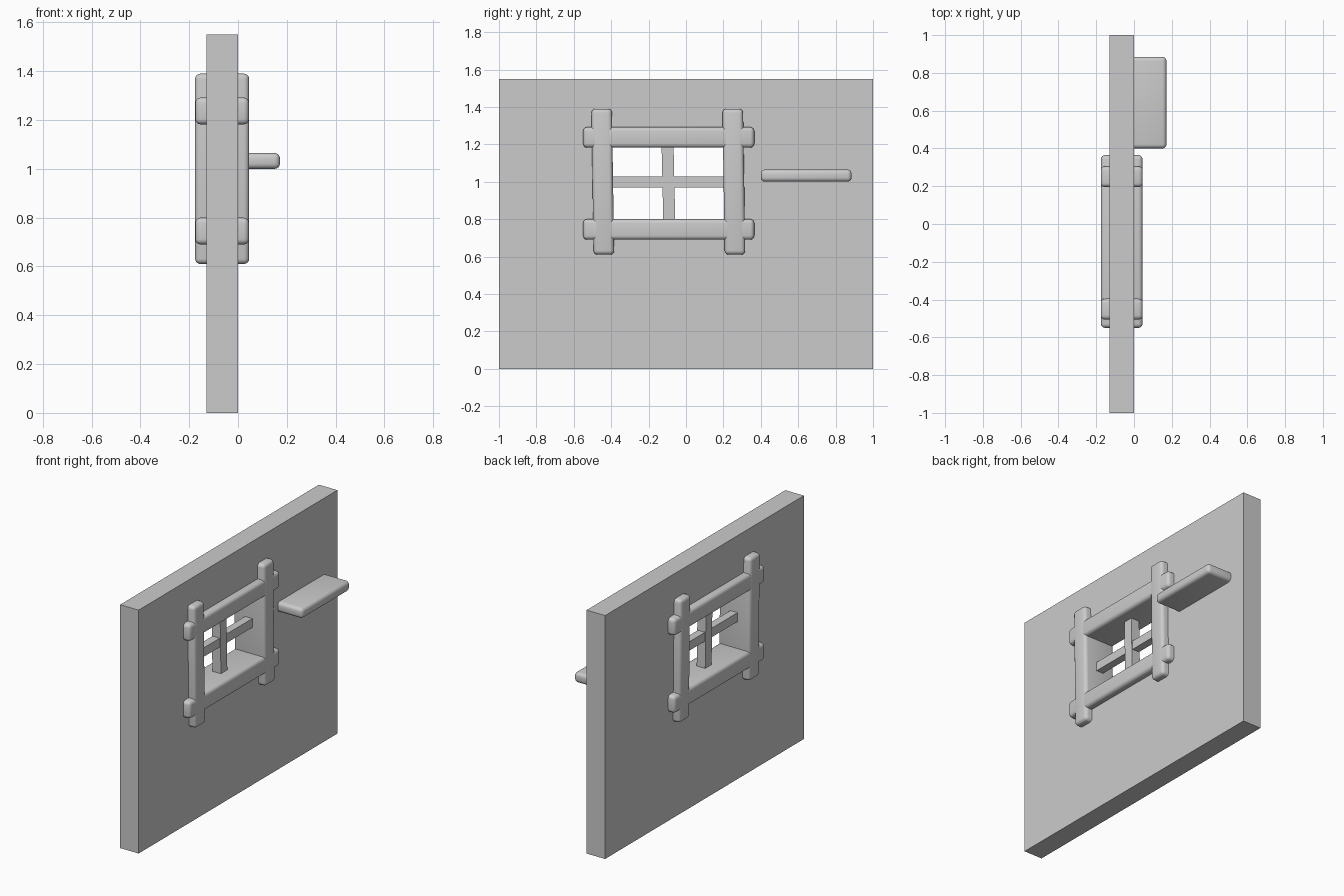
import bpy, bmesh

if "Cube" in bpy.data.objects:
    bpy.data.objects.remove(bpy.data.objects["Cube"])


def finish(bm, name, smooth=True):
    bmesh.ops.recalc_face_normals(bm, faces=bm.faces)
    mesh = bpy.data.meshes.new(name)
    bm.to_mesh(mesh)
    bm.free()
    ob = bpy.data.objects.new(name, mesh)
    bpy.context.collection.objects.link(ob)
    if smooth:
        bpy.ops.object.select_all(action='DESELECT')
        ob.select_set(True)
        bpy.context.view_layer.objects.active = ob
        bpy.ops.object.shade_smooth_by_angle(angle=0.6)
    return ob


def bar(name, lo, hi, bevel=0.0, lean=0.0):
    """Box from lo to hi, optionally rounded; lean shifts y from bottom to top."""
    bm = bmesh.new()
    bmesh.ops.create_cube(bm, size=1)
    for v in bm.verts:
        t = v.co.z
        v.co = [lo[i] + (v.co[i] + 0.5) * (hi[i] - lo[i]) for i in range(3)]
        v.co.y += lean * t
    if bevel:
        bmesh.ops.bevel(bm, geom=bm.edges[:], offset=bevel, segments=4,
                        profile=0.5, affect='EDGES', clamp_overlap=True)
    return finish(bm, name, smooth=bevel > 0)


# Wall slab with a window opening, hidden under the frame beams
def ring(y0, y1, z0, z1):
    return [(y0, z0), (y1, z0), (y1, z1), (y0, z1)]


bm = bmesh.new()
outer, inner = ring(-1, 1, 0, 1.55), ring(-0.44, 0.255, 0.745, 1.235)
back_o, back_i, front_o, front_i = (
    [bm.verts.new((x, y, z)) for y, z in pts]
    for x in (-0.13, 0.0) for pts in (outer, inner))
for i in range(4):
    j = (i + 1) % 4
    for a, b in ((back_o, back_i), (front_o, front_i), (back_o, front_o), (back_i, front_i)):
        bm.faces.new((a[i], a[j], b[j], b[i]))
finish(bm, "wall", smooth=False)

# Window frame: crossed rounded beams running through the wall
X0, X1 = -0.175, 0.045
for name, z in (("frame_sill", 0.745), ("frame_lintel", 1.237)):
    bar(name, (X0, -0.55, z - 0.055), (X1, 0.365, z + 0.055), 0.022)
for name, y in (("frame_left_post", -0.445), ("frame_right_post", 0.256)):
    bar(name, (X0 - 0.001, y - 0.055, 0.61), (X1 + 0.001, y + 0.055, 1.39), 0.022, -0.012)

# Window cross bars
bar("vertical_glazing_bar", (-0.095, -0.126, 0.77), (-0.035, -0.062, 1.21), 0, -0.01)
bar("horizontal_glazing_bar", (-0.09, -0.42, 0.97), (-0.04, 0.235, 1.027))

# Shelf set into the wall
bar("shelf", (-0.06, 0.40, 1.0), (0.172, 0.885, 1.065), 0.022)
